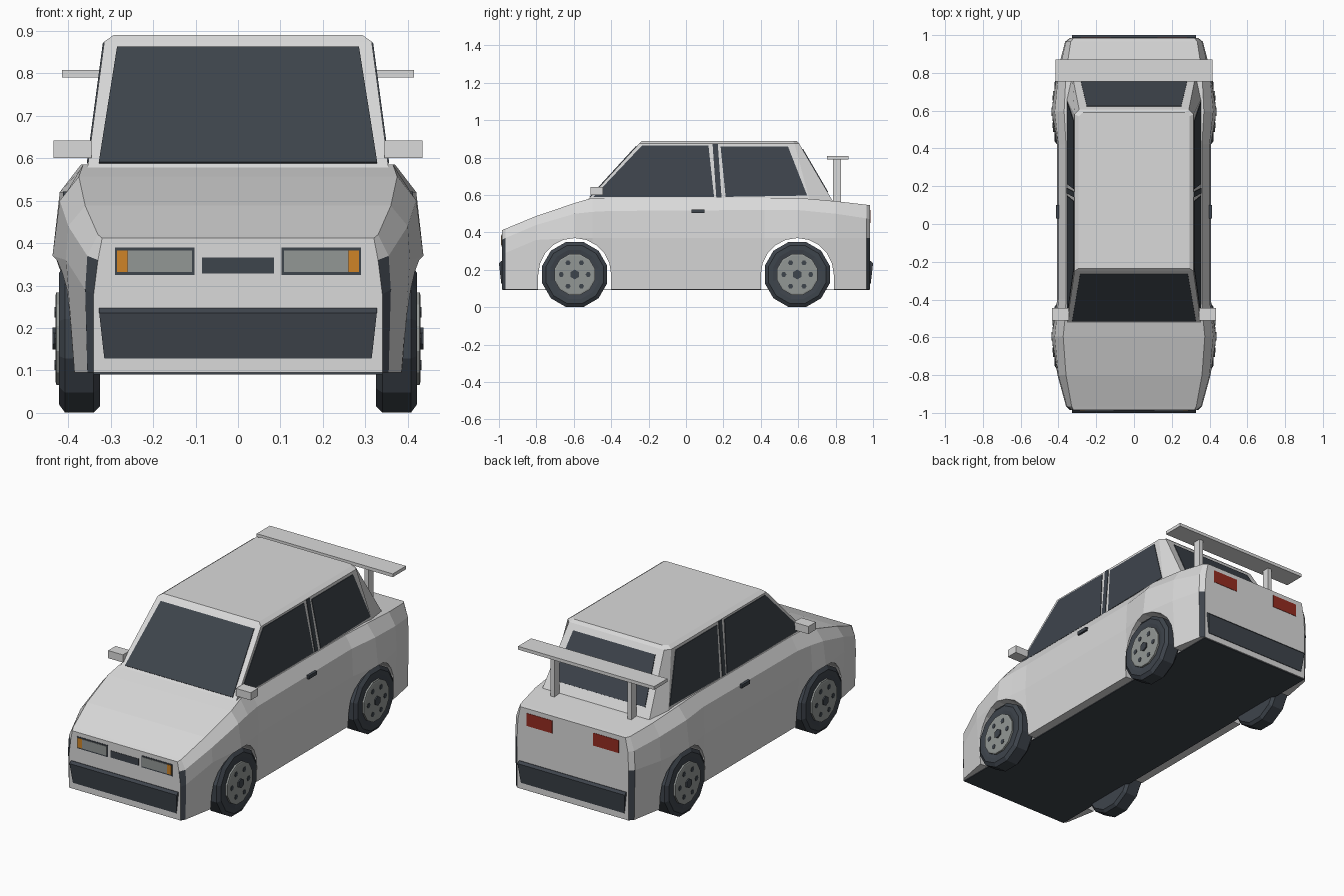
import bpy, bmesh, math
from mathutils import Vector

cube = bpy.data.objects.get("Cube")
if cube:
    bpy.data.objects.remove(cube, do_unlink=True)


def material(name, r, g, b):
    m = bpy.data.materials.new(name)
    m.use_nodes = True
    m.diffuse_color = (r, g, b, 1)
    m.node_tree.nodes["Principled BSDF"].inputs["Base Color"].default_value = (r, g, b, 1)
    return m


PAINT = material("white_paint", .70, .70, .70)
DARK = material("dark_trim_and_glass", .048, .058, .072)
METAL = material("grey_metal", .29, .31, .30)
ORANGE = material("orange_lens", .62, .23, .02)
RED = material("red_lens", .30, .025, .015)


def finish(name, bm, *mats):
    bmesh.ops.recalc_face_normals(bm, faces=bm.faces)
    mesh = bpy.data.meshes.new(name)
    bm.to_mesh(mesh)
    bm.free()
    for m in mats:
        mesh.materials.append(m)
    ob = bpy.data.objects.new(name, mesh)
    bpy.context.collection.objects.link(ob)
    return ob


def loft(name, rings, *mats, rule=None):
    """Skin a list of equal closed rings and cap both ends."""
    bm = bmesh.new()
    loops = [[bm.verts.new(p) for p in ring] for ring in rings]
    n = len(loops[0])
    for a, b in zip(loops, loops[1:]):
        for i in range(n):
            j = (i + 1) % n
            bm.faces.new((a[i], a[j], b[j], b[i]))
    bm.faces.new(loops[0])
    bm.faces.new(loops[-1])
    if rule:
        for f in bm.faces:
            f.material_index = rule(f.calc_center_median())
    return finish(name, bm, *mats)


def plate(name, pts, push, mat):
    """Thin polygon raised from a surface by the vector push."""
    push = Vector(push)
    pts = [Vector(p) for p in pts]
    return loft(name, [[p - push for p in pts], [p + push for p in pts]], mat)


def box(name, x, y, z, mat):
    rings = [[(x[0], b, c), (x[1], b, c), (x[1], b, d), (x[0], b, d)]
             for b in y for c, d in [z]]
    return loft(name, rings, mat)


def disc_ring(x, r, cy, cz, n, turn=.5):
    return [(x, cy + r * math.sin((i + turn) * math.tau / n),
             cz + r * math.cos((i + turn) * math.tau / n)) for i in range(n)]


# Body: stations of y, four half widths from sill to top edge, shoulder z, top z
stations = [
    (-.985, .34, .34, .33, .32, .36, .412),
    (-.965, .355, .36, .355, .33, .37, .42),
    (-.80, .385, .405, .40, .36, .44, .488),
    (-.595, .40, .437, .42, .375, .50, .557),
    (-.50, .395, .42, .41, .365, .51, .585),
    (-.40, .39, .407, .40, .36, .515, .585),
    (.42, .39, .407, .40, .36, .52, .585),
    (.595, .40, .437, .42, .37, .52, .585),
    (.80, .39, .407, .40, .36, .50, .567),
    (.965, .36, .365, .36, .335, .475, .548),
    (.985, .34, .34, .335, .32, .47, .545),
]
rings = []
for y, xb, xm, xs, xt, zs, zt in stations:
    half = [(xb, y, .095), (xm, y, min(.37, zs - .08)), (xs, y, zs), (xt, y, zt)]
    rings.append(half + [(-x, b, z) for x, b, z in reversed(half)])
# Dark slits at the lower corners of the end panels
body = loft("body", rings, PAINT, DARK,
            rule=lambda c: int(.97 < abs(c.y) < .98 and .1 < c.z < .35))

# Wheel arches cut through the body
AXLES = {"front": -.595, "rear": .595}
WZ = .175
for ay in AXLES.values():
    arc = [(ay + .195 * math.cos(t * math.pi / 10), WZ + .195 * math.sin(t * math.pi / 10))
           for t in range(11)]
    arc = [(ay + .195, 0)] + arc + [(ay - .195, 0)]
    cutter = loft("arch_cutter", [[(x, y, z) for y, z in arc] for x in (-.6, .6)], PAINT)
    cutter.hide_render = True
    mod = body.modifiers.new("arch", "BOOLEAN")
    mod.operation = "DIFFERENCE"
    mod.solver = "EXACT"
    mod.object = cutter
    graph = bpy.context.evaluated_depsgraph_get()
    cut = bpy.data.meshes.new_from_object(body.evaluated_get(graph))
    body.modifiers.clear()
    body.data = cut
    bpy.data.objects.remove(cutter, do_unlink=True)

box("floor", (-.34, .34), (-.98, .98), (.091, .096), DARK)

# Cabin
def cabin_ring(z, *half):
    return [(x, y, z) for x, y in half] + [(-x, y, z) for x, y in reversed(half)]

loft("cabin", [
    cabin_ring(.56, (.357, -.539), (.357, .664), (.327, .789)),
    cabin_ring(.875, (.315, -.25), (.315, .58), (.29, .605)),
    cabin_ring(.89, (.293, -.235), (.293, .57), (.27, .59)),
], PAINT)


# Glass, lying on the sloping cabin sides
def front_y(z): return -.539 + .289 * (z - .56) / .315
def rear_y(z): return .789 - .184 * (z - .56) / .315
def side_x(z): return .357 - .042 * (z - .56) / .315


def end_glass(name, y_at, z0, z1, w0, w1, push):
    plate(name, [(s * w, y_at(z), z) for s, w, z in
                 ((-1, w0, z0), (1, w0, z0), (1, w1, z1), (-1, w1, z1))], push, DARK)

end_glass("windscreen", front_y, .588, .86, .328, .285, (0, -.003, .003))
end_glass("rear_window", rear_y, .615, .845, .282, .25, (0, .003, .002))

windows = {
    "front_window": ((-.495, .59), (-.235, .865), (.12, .865), (.15, .59)),
    "pillar_glass": ((.162, .588), (.142, .873), (.17, .873), (.19, .588)),
    "back_window": ((.212, .59), (.185, .86), (.545, .86), (.648, .597)),
}

for side, s in (("left", 1), ("right", -1)):
    for name, pts in windows.items():
        plate(f"{side}_{name}", [(s * side_x(z), y, z) for y, z in pts],
              (s * .003, 0, 0), DARK)
    box(f"{side}_door_handle", (s * .39, s * .412), (.03, .10), (.503, .522), DARK)
    box(f"{side}_mirror", (s * .345, s * .435), (-.51, -.445), (.60, .642), PAINT)
    box(f"{side}_spoiler_post", (s * .222, s * .247), (.785, .828), (.55, .795), PAINT)

    # Lamps
    def lamp(name, x0, x1, z0, z1, y, mat):
        plate(f"{side}_{name}", [(s * x0, y, z0), (s * x1, y, z0), (s * x1, y, z1),
                                 (s * x0, y, z1)], (0, .002, 0), mat)
    lamp("headlight_frame", .102, .29, .325, .39, -.985, DARK)
    lamp("headlight", .108, .259, .332, .383, -.987, METAL)
    lamp("indicator", .26, .285, .332, .383, -.987, ORANGE)
    lamp("tail_light", .125, .28, .45, .52, .985, RED)

    # Wheels
    for end, ay in AXLES.items():
        tag = f"{end}_{side}"
        profile = [(.325, .13), (.325, .165), (.34, .18), (.408, .18), (.422, .16),
                   (.422, .135), (.418, .112)]
        loft(f"{tag}_tyre", [disc_ring(s * x, r, ay, WZ, 12) for x, r in profile], DARK)
        loft(f"{tag}_rim", [disc_ring(s * x, r, ay, WZ, 12) for x, r in
                            ((.41, .113), (.428, .113), (.43, .105))], METAL)
        loft(f"{tag}_hub", [disc_ring(s * x, .026, ay, WZ, 6, 0) for x in (.425, .437)], DARK)
        for k in range(6):
            a = (k + .5) * math.tau / 6
            hole = [disc_ring(s * x, .014, ay + .072 * math.sin(a), WZ + .072 * math.cos(a), 6)
                    for x in (.427, .432)]
            loft(f"{tag}_rim_hole", hole, DARK)

box("spoiler", (-.415, .415), (.755, .87), (.79, .808), PAINT)
plate("grille", [(-.085, -.985, .328), (.085, -.985, .328), (.085, -.985, .366),
                 (-.085, -.985, .366)], (0, .002, 0), DARK)

# Bumpers, leaning outward towards the top
for name, s in (("front_bumper", -1), ("rear_bumper", 1)):
    loft(name, [[(-w, s * y, z), (w, s * y, z), (w, s * .98, z), (-w, s * .98, z)]
                for w, y, z in ((.315, .988, .128), (.327, 1, .235), (.327, .988, .247))], DARK)
